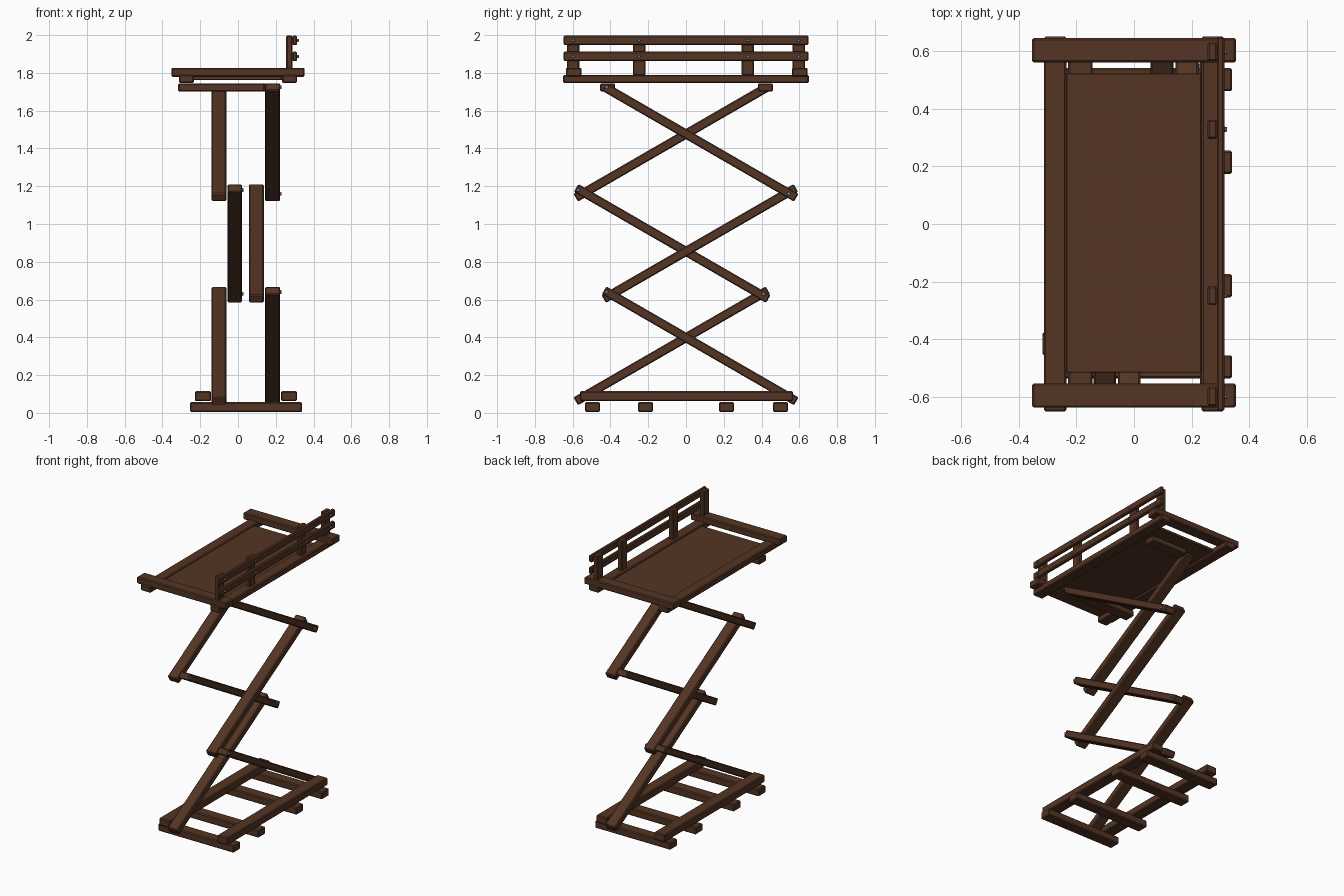
import bpy, bmesh, math
from mathutils import Matrix, Vector

if "Cube" in bpy.data.objects:
    bpy.data.objects.remove(bpy.data.objects["Cube"])


def material(name, rgb):
    m = bpy.data.materials.new(name)
    m.diffuse_color = (*rgb, 1)
    m.use_nodes = True
    m.node_tree.nodes["Principled BSDF"].inputs["Base Color"].default_value = m.diffuse_color
    return m


WOOD = material("dark wood", (0.088, 0.035, 0.0175))
STEEL = material("bolt steel", (0.16, 0.18, 0.25))


def finish(name, bm, mat):
    me = bpy.data.meshes.new(name)
    bm.to_mesh(me)
    bm.free()
    me.materials.append(mat)
    ob = bpy.data.objects.new(name, me)
    bpy.context.collection.objects.link(ob)
    return ob


def beam(name, x, y, z, bevel=0.006, tilt=0.0):
    """Bevelled timber spanning the (min, max) ranges, tilted about x."""
    size = Vector([r[1] - r[0] for r in (x, y, z)])
    bm = bmesh.new()
    bmesh.ops.create_cube(bm, size=1, matrix=Matrix.Diagonal((*size, 1)))
    ob = finish(name, bm, WOOD)
    ob.location = [(r[0] + r[1]) / 2 for r in (x, y, z)]
    ob.rotation_euler.x = tilt
    if bevel:
        mod = ob.modifiers.new("worn_edges", 'BEVEL')
        mod.width = bevel
        mod.segments = 1
    return ob


def around(c, half):
    return (c - half, c + half)


def bolt(name, x, y, z, r=0.013, depth=0.014):
    """Hexagonal head on a face that points to +x."""
    bm = bmesh.new()
    bmesh.ops.create_cone(bm, cap_ends=True, segments=6, radius1=r, radius2=r * 0.8,
                          depth=depth, matrix=Matrix.Rotation(math.pi / 2, 4, 'Y'))
    finish(name, bm, STEEL).location = (x, y, z)


# Base: four sleepers under two long rails
for y in (-0.495, -0.214, 0.214, 0.5):
    beam("base_sleeper", (-0.255, 0.34), around(y, 0.04), (0.005, 0.057))
for x in ((-0.228, -0.143), (0.228, 0.312)):
    beam("base_rail", x, (-0.562, 0.566), (0.062, 0.115))

# Scissor arms: x range, centre y, centre z, rising (+1) or falling (-1) to the back
LEFT, RIGHT = (-0.14, -0.062), (0.143, 0.223)
INNER_LEFT, INNER_RIGHT = (-0.056, 0.022), (0.057, 0.137)
HALF, SLOPE = 0.5875, math.radians(30)
for name, xr, cy, cz, s in (
        ("lower_arm", LEFT, -0.075, 0.355, 1), ("lower_arm", RIGHT, 0.075, 0.355, -1),
        ("middle_arm", INNER_LEFT, -0.073, 0.897, -1),
        ("middle_arm", INNER_RIGHT, 0.073, 0.897, 1),
        ("upper_arm", LEFT, -0.075, 1.433, 1), ("upper_arm", RIGHT, 0.075, 1.433, -1)):
    beam(name, xr, around(cy, HALF), around(cz, 0.024), tilt=s * SLOPE)

# Pivot bolts
for x, y, z in ((0.224, -0.42, 0.64), (0.023, 0.41, 0.63), (0.023, -0.57, 1.18),
                (0.224, 0.545, 1.16), (0.224, -0.42, 1.725)):
    bolt("pivot_bolt", x, y, z)

# Bearing bars at the top of the arms
beam("front_bearing_bar", (-0.317, 0.14), around(-0.415, 0.04), (1.702, 1.744))
beam("back_bearing_bar", (-0.06, 0.222), around(0.42, 0.04), (1.702, 1.744))

# Platform: long joists, end planks and deck panel
for x in (-0.273, 0.273):
    beam("platform_joist", around(x, 0.039), around(0, 0.65), (1.746, 1.79))
for y in (-0.594, 0.602):
    beam("platform_end_plank", around(0, 0.353), around(y, 0.042), (1.779, 1.827))
beam("deck_panel", (-0.236, 0.234), (-0.515, 0.522), (1.762, 1.782), bevel=0.003)

# Guard rail: posts, two rails and their bolts
RAIL_Z = (1.887, 1.972)
for y, foot in ((-0.598, 1.82), (-0.248, 1.785), (0.328, 1.785), (0.597, 1.82)):
    beam("guard_post", (0.255, 0.289), around(y, 0.033), (foot, 1.998))
    for z in RAIL_Z:
        bolt("rail_bolt", 0.315, y, z, r=0.01)
for z in RAIL_Z:
    beam("guard_rail", (0.287, 0.313), around(0, 0.648), around(z, 0.025))
